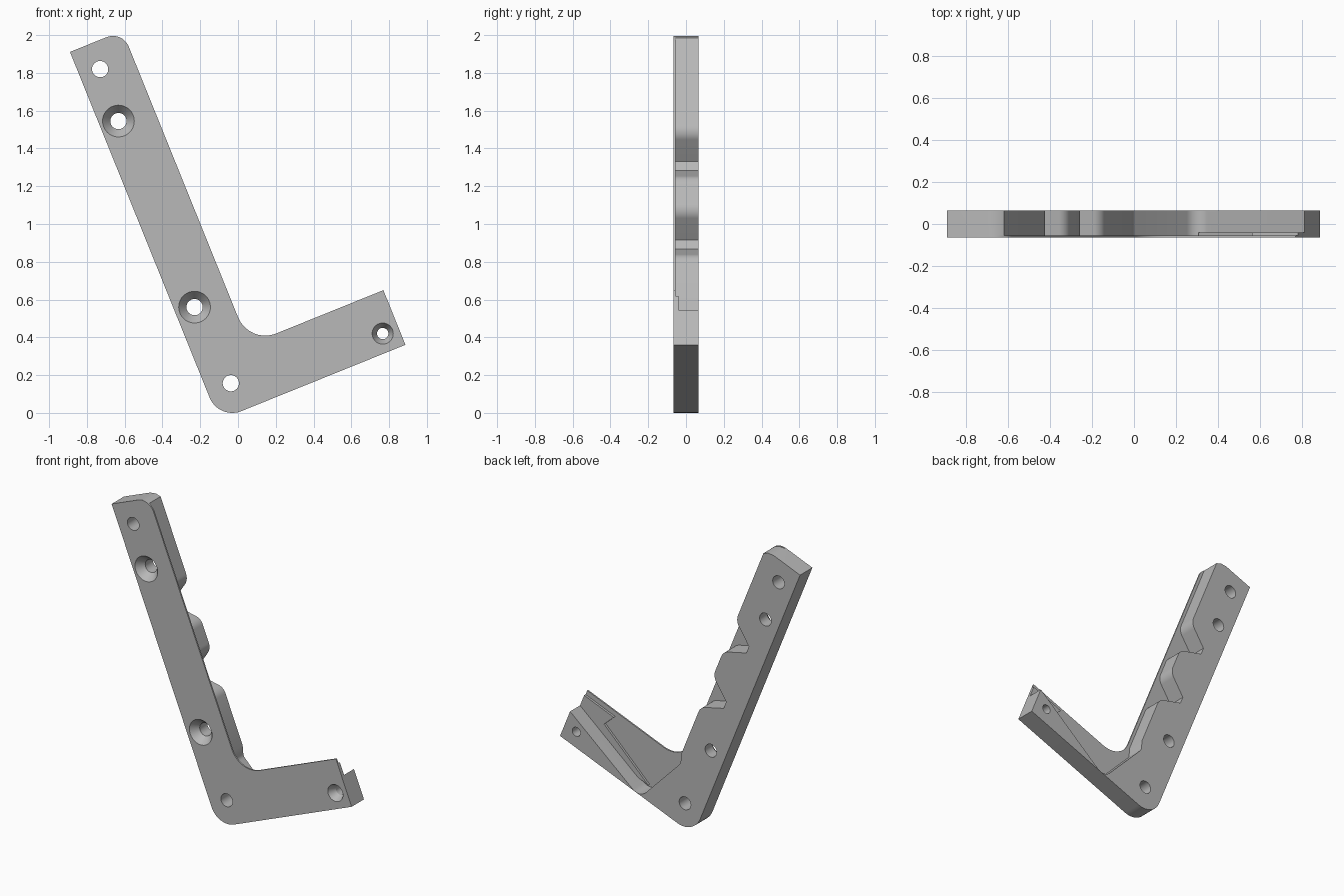
import bpy, bmesh, math
from mathutils import Vector

cube = bpy.data.objects.get("Cube")
if cube:
    bpy.data.objects.remove(cube, do_unlink=True)

TILT = math.radians(22)
FRONT, BACK = -0.065, 0.065
PLATE_BACK, LEDGE_BACK = -0.055, -0.04

grey = bpy.data.materials.new("plain grey")
grey.use_nodes = True
COLOR = (0.48, 0.48, 0.48, 1)
grey.diffuse_color = COLOR
for node in grey.node_tree.nodes:
    if node.type == 'BSDF_PRINCIPLED':
        node.inputs["Base Color"].default_value = COLOR


def rounded(corners, steps=10):
    """Corner list (u, v, radius) to a polygon with filleted corners."""
    pts = []
    for i, (u, v, r) in enumerate(corners):
        p = Vector((u, v))
        if r == 0:
            pts.append(p)
            continue
        a = (Vector(corners[i - 1][:2]) - p).normalized()
        b = (Vector(corners[(i + 1) % len(corners)][:2]) - p).normalized()
        half = a.angle(b) / 2
        centre = p + (a + b).normalized() * (r / math.sin(half))
        start = p + a * (r / math.tan(half)) - centre
        end = p + b * (r / math.tan(half)) - centre
        sweep = start.angle(end)
        for k in range(steps + 1):
            t = k / steps
            arc = start * math.sin((1 - t) * sweep) + end * math.sin(t * sweep)
            pts.append(centre + arc / math.sin(sweep))
    return pts


def finish(name, bm):
    bmesh.ops.recalc_face_normals(bm, faces=bm.faces)
    mesh = bpy.data.meshes.new(name)
    bm.to_mesh(mesh)
    bm.free()
    mesh.materials.append(grey)
    obj = bpy.data.objects.new(name, mesh)
    bpy.context.collection.objects.link(obj)
    return obj


def prism(name, corners, y0, y1):
    """Extrude a profile, given along the two arms, through the thickness."""
    c, s = math.cos(TILT), math.sin(TILT)
    bm = bmesh.new()
    ring = [bm.verts.new((p.x * c - p.y * s, y0, p.x * s + p.y * c))
            for p in rounded(corners)]
    face = bm.faces.new(ring)
    new = bmesh.ops.extrude_face_region(bm, geom=[face])["geom"]
    bmesh.ops.translate(bm, vec=(0, y1 - y0, 0),
                        verts=[g for g in new if isinstance(g, bmesh.types.BMVert)])
    return finish(name, bm)


def drill(name, x, z, radius, sink):
    """Lathed cutter: straight hole, with a conical mouth at the front."""
    depth = 0.05
    profile = [(radius, BACK + 0.05), (radius, FRONT - 0.05)]
    if sink:
        extra = 0.01
        wide = sink + (sink - radius) * extra / depth
        profile = [(radius, BACK + 0.05), (radius, FRONT + depth), (wide, FRONT - extra)]
    n = 40
    bm = bmesh.new()
    rings = [[bm.verts.new((x + r * math.cos(math.tau * k / n), y,
                            z + r * math.sin(math.tau * k / n))) for k in range(n)]
             for r, y in profile]
    for a, b in zip(rings, rings[1:]):
        for k in range(n):
            bm.faces.new((a[k], a[(k + 1) % n], b[(k + 1) % n], b[k]))
    bm.faces.new(rings[0])
    bm.faces.new(rings[-1])
    return finish(name, bm)


# Thin front plate with the full bracket outline
LEFT, RIGHT, LOW, HIGH = -0.109, 0.957, 0.002, 2.105
bracket = prism("angled_bracket", [
    (LEFT, LOW, 0.129), (RIGHT, LOW, 0), (RIGHT, 0.314, 0),
    (0.19, 0.314, 0.155), (0.19, HIGH, 0.09), (LEFT, HIGH, 0)],
    FRONT, PLATE_BACK)

# Thick body: tapered foot bar, valley, and notched long arm
SIDE = 0.17
body = [(LEFT, LOW, 0.129), (RIGHT, LOW, 0), (RIGHT, 0.2, 0),
        (0.315, -0.015, 0.07), (0.15, 0.385, 0.04), (SIDE, 0.45, 0)]
for shift in (-0.448, 0):
    body += [(SIDE, 1.275 + shift, 0.07), (0.025, 1.374 + shift, 0),
             (0.025, 1.426 + shift, 0), (SIDE, 1.528 + shift, 0.08)]
body += [(SIDE, 2.071, 0), (0.142, 2.094, 0), (0.1, HIGH, 0), (LEFT, HIGH, 0)]
thick_body = prism("thick_body", body, PLATE_BACK, BACK)

# Low ledge beside the foot bar
ledge = prism("foot_ledge", [
    (RIGHT, 0.05, 0), (RIGHT, 0.282, 0), (0.72, 0.282, 0),
    (0.763, 0.195, 0), (0.34, 0.02, 0), (0.5, 0.02, 0)],
    PLATE_BACK, LEDGE_BACK)

# Screw holes: x, z, radius, countersink radius
HOLES = [(-0.73, 1.82, 0.043, 0), (-0.633, 1.545, 0.043, 0.084),
         (-0.23, 0.56, 0.043, 0.084), (-0.038, 0.157, 0.043, 0),
         (0.766, 0.42, 0.03, 0.056)]
cutters = [drill("hole_cutter", *h) for h in HOLES]

# Join the layers, drill the holes, then drop the helpers
helpers = [(thick_body, 'UNION'), (ledge, 'UNION')] + [(c, 'DIFFERENCE') for c in cutters]
for helper, operation in helpers:
    helper.hide_render = True
    mod = bracket.modifiers.new(helper.name, 'BOOLEAN')
    mod.operation = operation
    mod.solver = 'EXACT'
    mod.object = helper
bpy.context.view_layer.update()
result = bpy.data.meshes.new_from_object(
    bracket.evaluated_get(bpy.context.evaluated_depsgraph_get()))
bracket.modifiers.clear()
bracket.data = result
for helper, _ in helpers:
    bpy.data.objects.remove(helper, do_unlink=True)

bpy.ops.object.select_all(action='DESELECT')
bracket.select_set(True)
bpy.context.view_layer.objects.active = bracket
bpy.ops.object.shade_smooth_by_angle(angle=math.radians(25))
